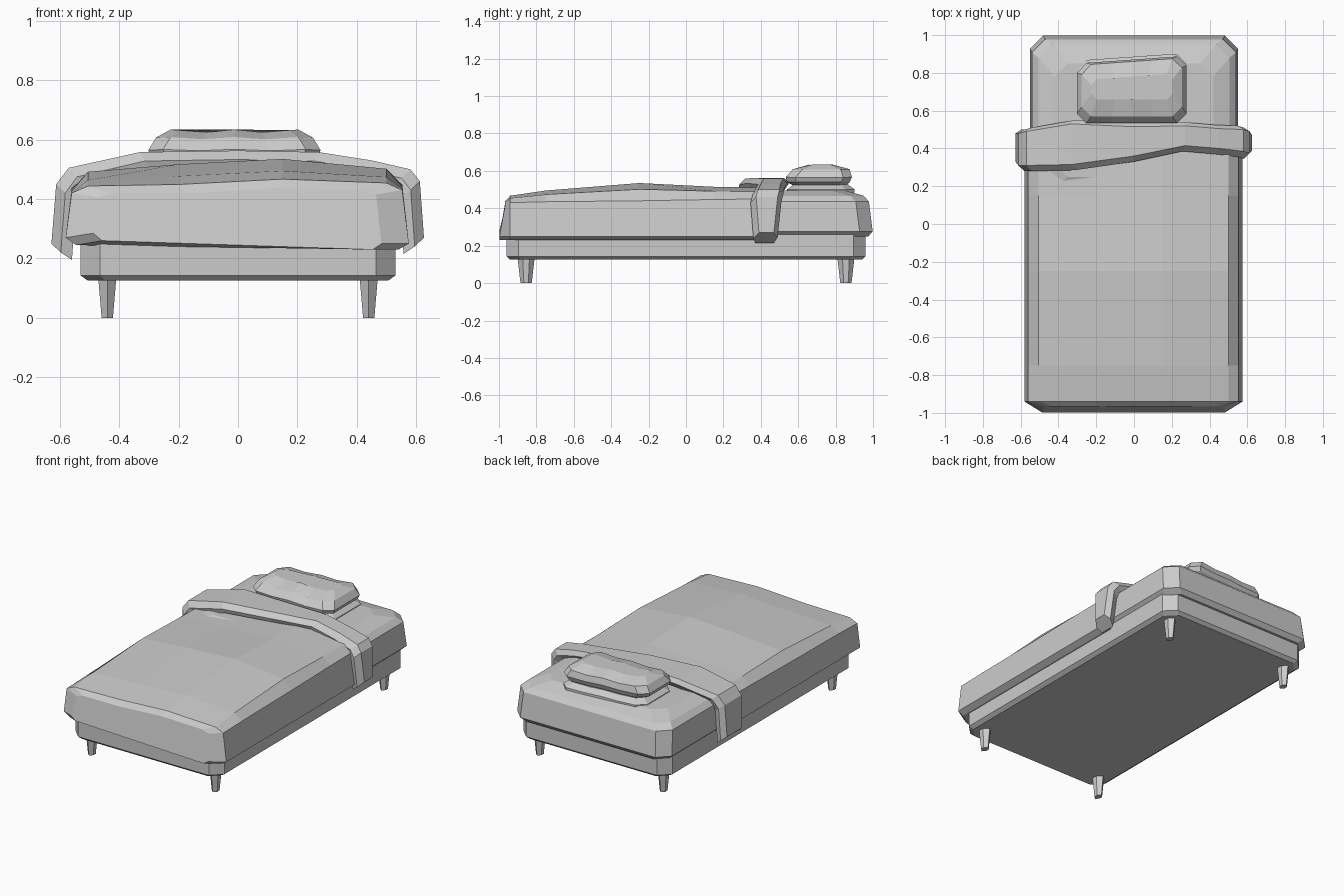
import bpy, bmesh, math

if "Cube" in bpy.data.objects:
    bpy.data.objects.remove(bpy.data.objects["Cube"])


def loft(name, rings):
    """Skin a list of closed rings with equal point counts and cap both ends."""
    bm = bmesh.new()
    rows = [[bm.verts.new(p) for p in r] for r in rings]
    n = len(rows[0])
    for a, b in zip(rows, rows[1:]):
        for i in range(n):
            j = (i + 1) % n
            bm.faces.new((a[i], a[j], b[j], b[i]))
    bm.faces.new(rows[0][::-1])
    bm.faces.new(rows[-1])
    bmesh.ops.recalc_face_normals(bm, faces=bm.faces)
    mesh = bpy.data.meshes.new(name)
    bm.to_mesh(mesh)
    bm.free()
    ob = bpy.data.objects.new(name, mesh)
    bpy.context.collection.objects.link(ob)
    return ob


def ring(hx, y0, y1, c, z, n=1):
    """Horizontal rectangle with cut corners; long sides split into n pieces."""
    xs = [-hx + c + 2 * (hx - c) * i / n for i in range(n + 1)]
    return ([(x, y0, z) for x in xs] + [(hx, y0 + c, z), (hx, y1 - c, z)]
            + [(x, y1, z) for x in xs[::-1]] + [(-hx, y1 - c, z), (-hx, y0 + c, z)])


# Base box
loft("bed_base", [ring(.505, -.94, .94, .06, .125),
                  ring(.53, -.96, .96, .065, .143),
                  ring(.53, -.96, .96, .065, .30)])

# Tapered six-sided legs
for i, (sx, sy) in enumerate([(-1, -1), (1, -1), (-1, 1), (1, 1)]):
    loft(f"leg_{i + 1}", [
        [(sx * .44 + rx * x, sy * .855 + ry * y, z)
         for x, y in [(-1, -.4), (0, -1), (1, -.4), (1, .4), (0, 1), (-1, .4)]]
        for rx, ry, z in [(.019, .03, 0), (.03, .045, .13)]])

# Mattress, its front part hidden under the blanket
loft("mattress", [ring(.52, .15, .975, .07, .25),
                  ring(.55, .15, .998, .07, .277),
                  ring(.54, .15, .978, .07, .435),
                  ring(.505, .18, .95, .07, .467),
                  ring(.42, .25, .85, .07, .495)])

# Blanket: cross-sections from foot to head (y, width scale, shoulder, crown)
sections = []
for y, s, sh, top in [(-.982, .84, .415, .437), (-.94, 1, .43, .467),
                      (-.75, 1, .435, .495), (-.25, 1, .44, .535),
                      (.15, 1, .447, .515), (.42, 1, .45, .51)]:
    front = .015 if s < 1 else 0
    mid = sh + .65 * (top - sh)
    hl, hr = (.285, .25) if s < 1 else (.27, .25)
    prof = [(-.545, hl - .025), (-.58, hl), (-.56, sh - .01), (-.505, mid - .01),
            (-.2, top - .018), (.15, top), (.5, mid), (.553, sh), (.575, hr),
            (.54, hr - .02)]
    sections.append([(x * s, y + (-front if z < .3 else front), z) for x, z in prof])
loft("blanket", sections)

# Turned-back fold draped across the bed (x, z, front y, back y)
path = [(-.628, .25, .30, .50), (-.612, .45, .28, .50), (-.57, .505, .28, .51),
        (-.33, .558, .285, .55), (0, .563, .33, .535), (.27, .558, .385, .54),
        (.45, .53, .37, .525), (.58, .50, .355, .52), (.612, .46, .345, .51),
        (.626, .27, .36, .49)]
loft("blanket_fold", [[(x, f + .03, z), (x, b - .02, z), (x * .95, b, z - .025),
                       (x * .89, b - .02, z - .055), (x * .89, f + .01, z - .055),
                       (x * .95, f, z - .03)] for x, z, f, b in path])


# Two stacked soft pillows with wavy tops
def pillow(name, levels, wave):
    rings = []
    for k, (hx, y0, y1, c, z) in enumerate(levels):
        w = wave * k / (len(levels) - 1)
        rings.append([(x - .012, y + (.07 * x if y > .7 else 0),
                       z + w * math.cos(4 * math.pi * x / .44))
                      for x, y, _ in ring(hx, y0, y1, c, z, 4)])
    loft(name, rings)


pillow("lower_pillow", [(.23, .59, .84, .04, .465), (.285, .545, .885, .05, .485),
                        (.285, .54, .885, .05, .50), (.24, .58, .85, .04, .527)], .002)
pillow("upper_pillow", [(.24, .58, .84, .04, .52), (.28, .54, .86, .05, .54),
                        (.29, .535, .87, .05, .565), (.265, .57, .86, .05, .605),
                        (.215, .66, .78, .03, .629)], .005)
